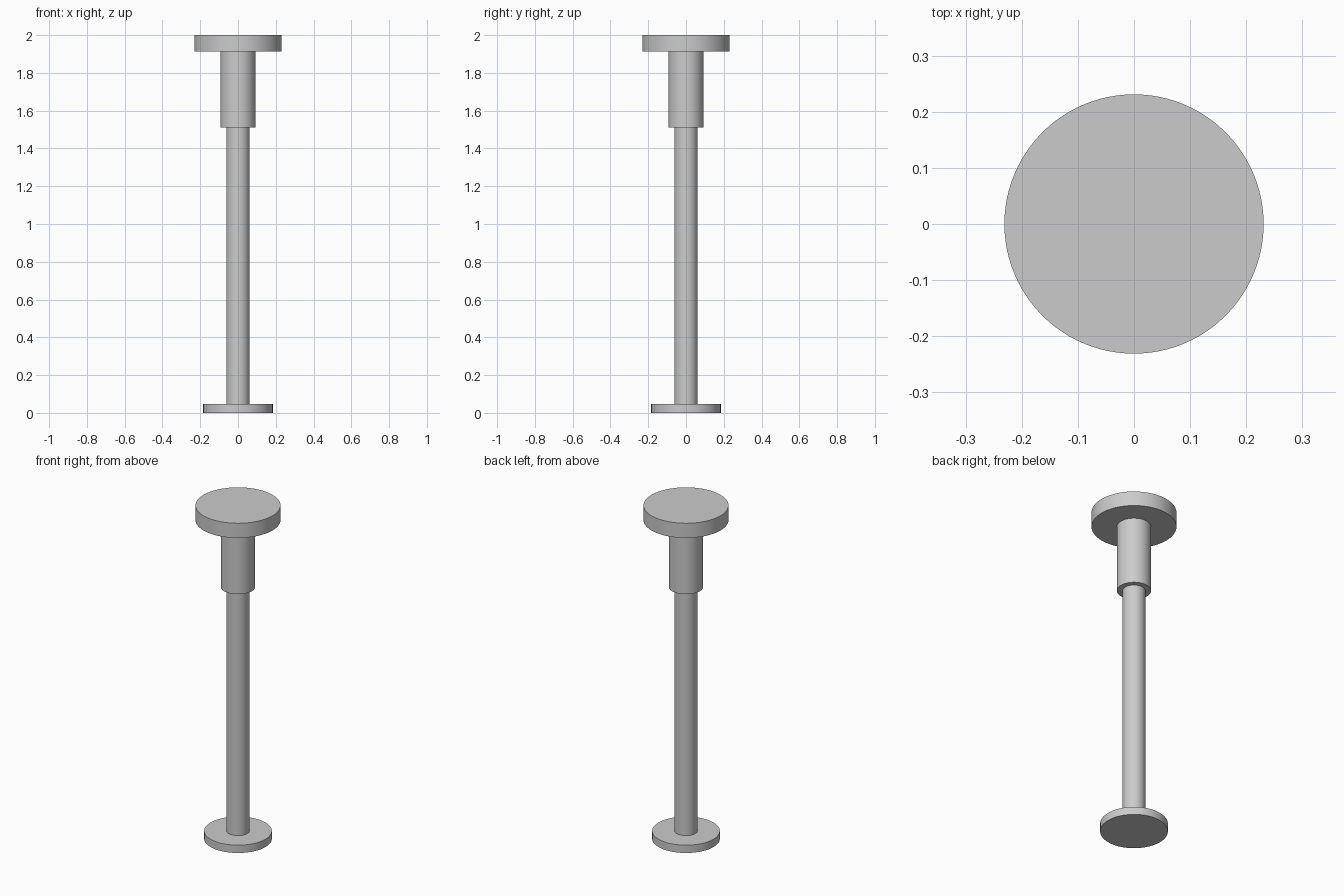
import bpy

# Remove the default cube
cube = bpy.data.objects.get("Cube")
if cube:
    bpy.data.objects.remove(cube, do_unlink=True)

# Single grey metal finish
grey = bpy.data.materials.new("grey_metal")
grey.use_nodes = True
colour = (0.6, 0.6, 0.6, 1.0)
grey.diffuse_color = colour
grey.node_tree.nodes["Principled BSDF"].inputs["Base Color"].default_value = colour


def disc(name, radius, bottom, top):
    """Upright closed cylinder between two heights."""
    bpy.ops.mesh.primitive_cylinder_add(
        vertices=96, radius=radius, depth=top - bottom,
        location=(0, 0, (bottom + top) / 2))
    obj = bpy.context.object
    obj.name = name
    obj.data.materials.append(grey)
    bpy.ops.object.shade_smooth_by_angle()
    return obj


# Foot, slim shaft, wider sleeve and top plate
disc("base_plate", 0.184, 0.0, 0.047)
disc("shaft", 0.062, 0.047, 1.51)
disc("sleeve", 0.093, 1.51, 1.912)
disc("top_plate", 0.231, 1.912, 2.0)
